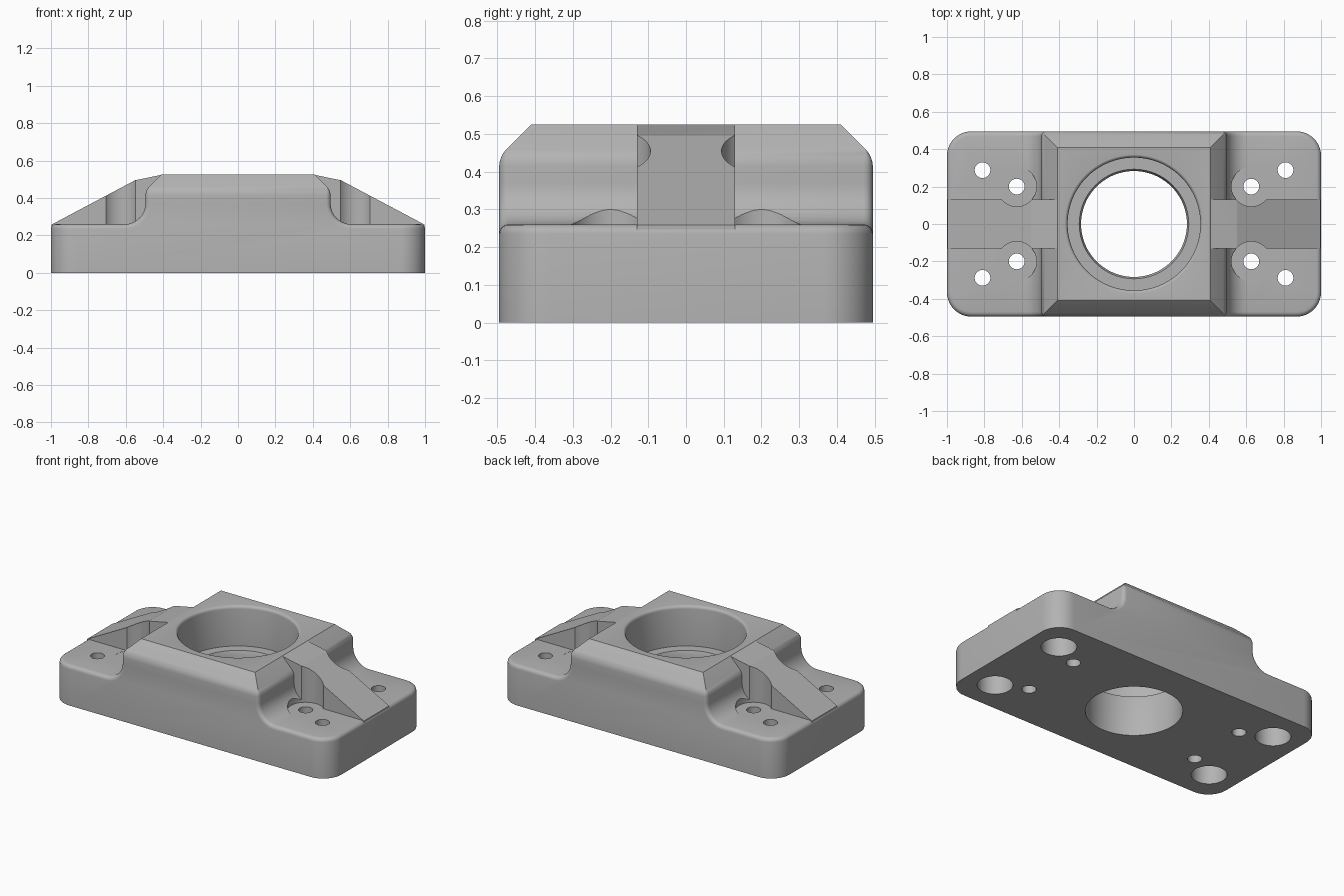
import bpy, bmesh, math
from mathutils import Vector

if "Cube" in bpy.data.objects:
    bpy.data.objects.remove(bpy.data.objects["Cube"], do_unlink=True)

HALF_Y, BASE_Z, TOP_Z = 0.495, 0.26, 0.525
BLOCK_X, FILLET = 0.495, 0.11

grey = bpy.data.materials.new("machined_grey")
grey.use_nodes = True
grey.diffuse_color = (0.45, 0.45, 0.45, 1)
grey.node_tree.nodes["Principled BSDF"].inputs["Base Color"].default_value = grey.diffuse_color


def make_object(name, bm):
    bmesh.ops.recalc_face_normals(bm, faces=bm.faces)
    mesh = bpy.data.meshes.new(name)
    bm.to_mesh(mesh)
    bm.free()
    mesh.materials.append(grey)
    obj = bpy.data.objects.new(name, mesh)
    bpy.context.collection.objects.link(obj)
    return obj


def extrude_profile(points, half_width):
    """Prism along y from an x/z outline."""
    bm = bmesh.new()
    face = bm.faces.new([bm.verts.new((x, -half_width, z)) for x, z in points])
    new = bmesh.ops.extrude_face_region(bm, geom=[face])["geom"]
    bmesh.ops.translate(bm, vec=(0, 2 * half_width, 0),
                        verts=[v for v in new if isinstance(v, bmesh.types.BMVert)])
    bmesh.ops.recalc_face_normals(bm, faces=bm.faces)
    return bm


def lathe(name, profile, x=0, y=0, sides=32):
    """Solid of revolution used as a drill or boring tool."""
    bm = bmesh.new()
    rings = [[bm.verts.new((x + r * math.cos(k * math.tau / sides),
                            y + r * math.sin(k * math.tau / sides), z))
              for k in range(sides)] for r, z in profile]
    for a, b in zip(rings, rings[1:]):
        for k in range(sides):
            n = (k + 1) % sides
            bm.faces.new((a[k], a[n], b[n], b[k]))
    bm.faces.new(rings[0])
    bm.faces.new(rings[-1])
    tool = make_object(name, bm)
    tool.hide_render = True
    return tool


def combine(target, tool, operation):
    mod = target.modifiers.new(tool.name, "BOOLEAN")
    mod.operation, mod.solver, mod.object = operation, "EXACT", tool
    bpy.context.view_layer.objects.active = target
    bpy.ops.object.modifier_apply(modifier=mod.name)
    bpy.data.objects.remove(tool, do_unlink=True)


def bevel(bm, edges, width, segments):
    bmesh.ops.bevel(bm, geom=edges, offset=width, offset_type="OFFSET",
                    segments=segments, profile=0.5, affect="EDGES", clamp_overlap=False)


# Main body: base plate flowing into the raised block
right = [(1, 0), (1, BASE_Z)]
for k in range(11):
    a = math.radians(270 - 9 * k)
    right.append((BLOCK_X + FILLET * (1 + math.cos(a)), BASE_Z + FILLET * (1 + math.sin(a))))
right.append((BLOCK_X, TOP_Z))
bm = extrude_profile(right + [(-x, z) for x, z in reversed(right)], HALF_Y)

# Rounded plate corners
bevel(bm, [e for e in bm.edges if all(abs(v.co.x) > 0.99 for v in e.verts)
           and abs(e.verts[0].co.z - e.verts[1].co.z) > 0.1], 0.13, 10)
# Wide chamfer around the block top
bevel(bm, [e for e in bm.edges if all(v.co.z > TOP_Z - 0.001 for v in e.verts)], 0.085, 1)
# Soft rounding along the upper outer edges
bm.normal_update()
soft = [e for e in bm.edges if len(e.link_faces) == 2
        and e.calc_face_angle(0) > math.radians(40)
        and min(v.co.z for v in e.verts) > BASE_Z - 0.001
        and max(v.co.z for v in e.verts) < TOP_Z - 0.01
        and any(abs(f.normal.z) < 0.01 for f in e.link_faces)]
bevel(bm, soft, 0.025, 4)
body = make_object("bearing_housing", bm)

# Sloping stiffening ribs at both ends
for side in (-1, 1):
    outline = [(0.37, 0.1), (0.37, 0.51), (0.41, 0.5235), (0.55, 0.495),
               (0.997, 0.258), (0.997, 0.1)]
    rib = make_object("rib", extrude_profile([(side * x, z) for x, z in outline], 0.13))
    combine(body, rib, "UNION")

# Stepped centre bore with a rounded mouth
mouth = [(0.375 - 0.02 * math.cos(a), 0.506 + 0.02 * math.sin(a))
         for a in (math.pi / 2 * k / 4 for k in range(5))]
combine(body, lathe("bore_tool", [(0.283, -0.1), (0.283, 0.24), (0.293, 0.265),
                                  (0.355, 0.265)] + mouth + [(0.375, 0.7)], sides=80),
        "DIFFERENCE")

# Counterbored bolt holes and spot-faced dowel holes
for sx in (-1, 1):
    for sy in (-1, 1):
        combine(body, lathe("bolt_tool", [(0.104, -0.1), (0.104, 0.15), (0.042, 0.15),
                                          (0.042, 0.5)], sx * 0.81, sy * 0.288), "DIFFERENCE")
        combine(body, lathe("dowel_tool", [(0.042, -0.1), (0.042, 0.259), (0.106, 0.259),
                                           (0.106, 0.7)], sx * 0.627, sy * 0.2, 48), "DIFFERENCE")

bpy.ops.object.select_all(action="DESELECT")
body.select_set(True)
bpy.context.view_layer.objects.active = body
bpy.ops.object.shade_smooth_by_angle(angle=math.radians(28))
